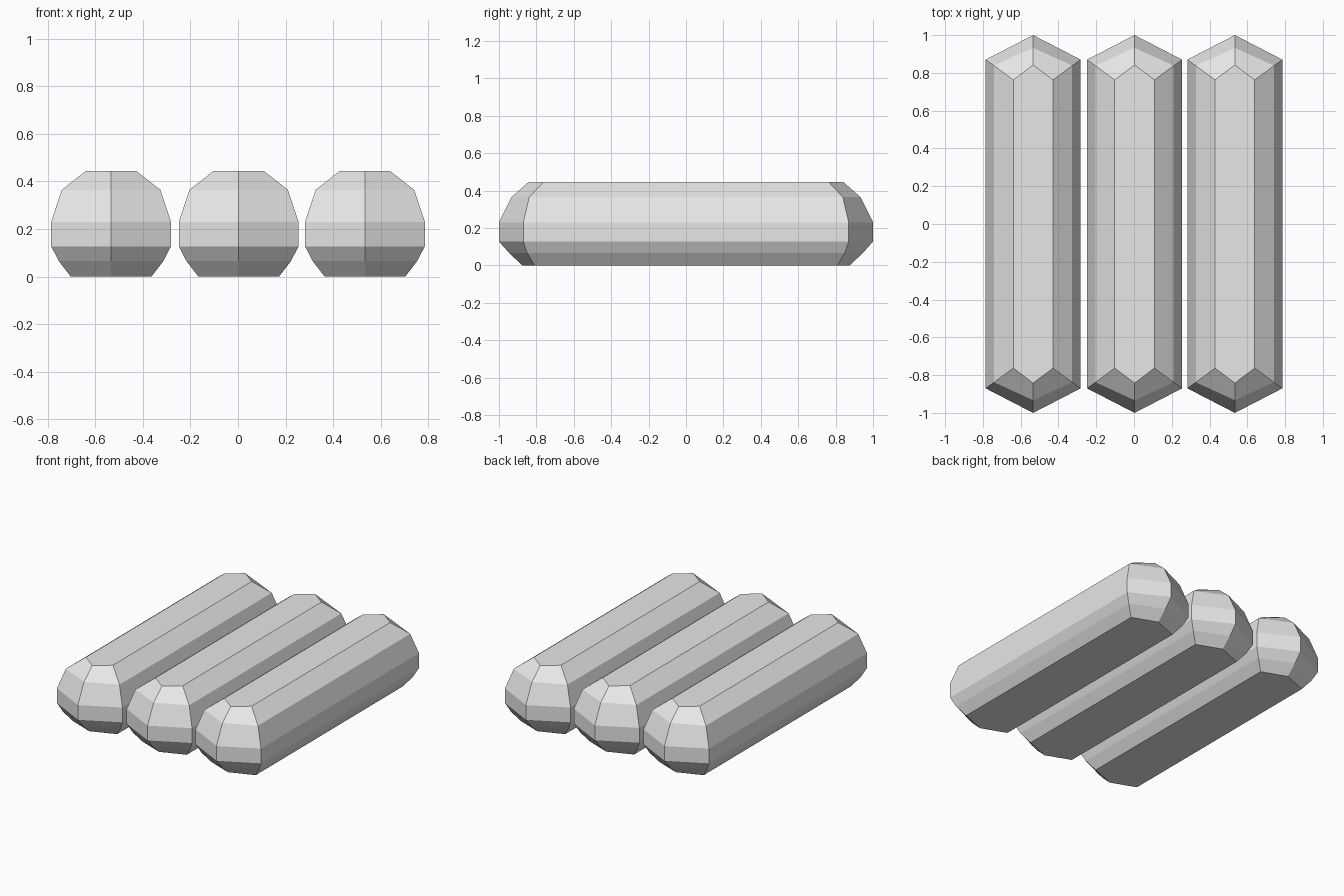
import bpy
import bmesh

default = bpy.data.objects.get("Cube")
if default:
    bpy.data.objects.remove(default, do_unlink=True)

# Plain grey material
grey = bpy.data.materials.new("light_grey")
grey.use_nodes = True
colour = (0.8, 0.8, 0.8, 1)
grey.diffuse_color = colour
grey.node_tree.nodes["Principled BSDF"].inputs["Base Color"].default_value = colour

# Horizontal levels of one bar: height, half width, shoulder y, tip y
LEVELS = [
    (0.0, 0.17, 0.81, 0.875),
    (0.065, 0.22, 0.848, 0.945),
    (0.127, 0.252, 0.87, 1.0),
    (0.23, 0.252, 0.87, 1.0),
    (0.365, 0.207, 0.838, 0.933),
    (0.445, 0.105, 0.763, 0.842),
]


def make_bar(name, x):
    """Stack of six-sided rings with pointed ends, closed top and bottom."""
    bm = bmesh.new()
    rings = []
    for z, w, shoulder, tip in LEVELS:
        outline = [(0, -tip), (w, -shoulder), (w, shoulder),
                   (0, tip), (-w, shoulder), (-w, -shoulder)]
        rings.append([bm.verts.new((px, py, z)) for px, py in outline])
    for low, high in zip(rings, rings[1:]):
        for i in range(len(low)):
            j = (i + 1) % len(low)
            bm.faces.new((low[i], low[j], high[j], high[i]))
    bm.faces.new(reversed(rings[0]))
    bm.faces.new(rings[-1])
    bmesh.ops.recalc_face_normals(bm, faces=bm.faces)
    mesh = bpy.data.meshes.new(name)
    bm.to_mesh(mesh)
    bm.free()
    mesh.materials.append(grey)
    bar = bpy.data.objects.new(name, mesh)
    bar.location.x = x
    bpy.context.collection.objects.link(bar)


# Three bars side by side
for name, x in (("right_bar", -0.534), ("middle_bar", 0.003), ("left_bar", 0.534)):
    make_bar(name, x)
